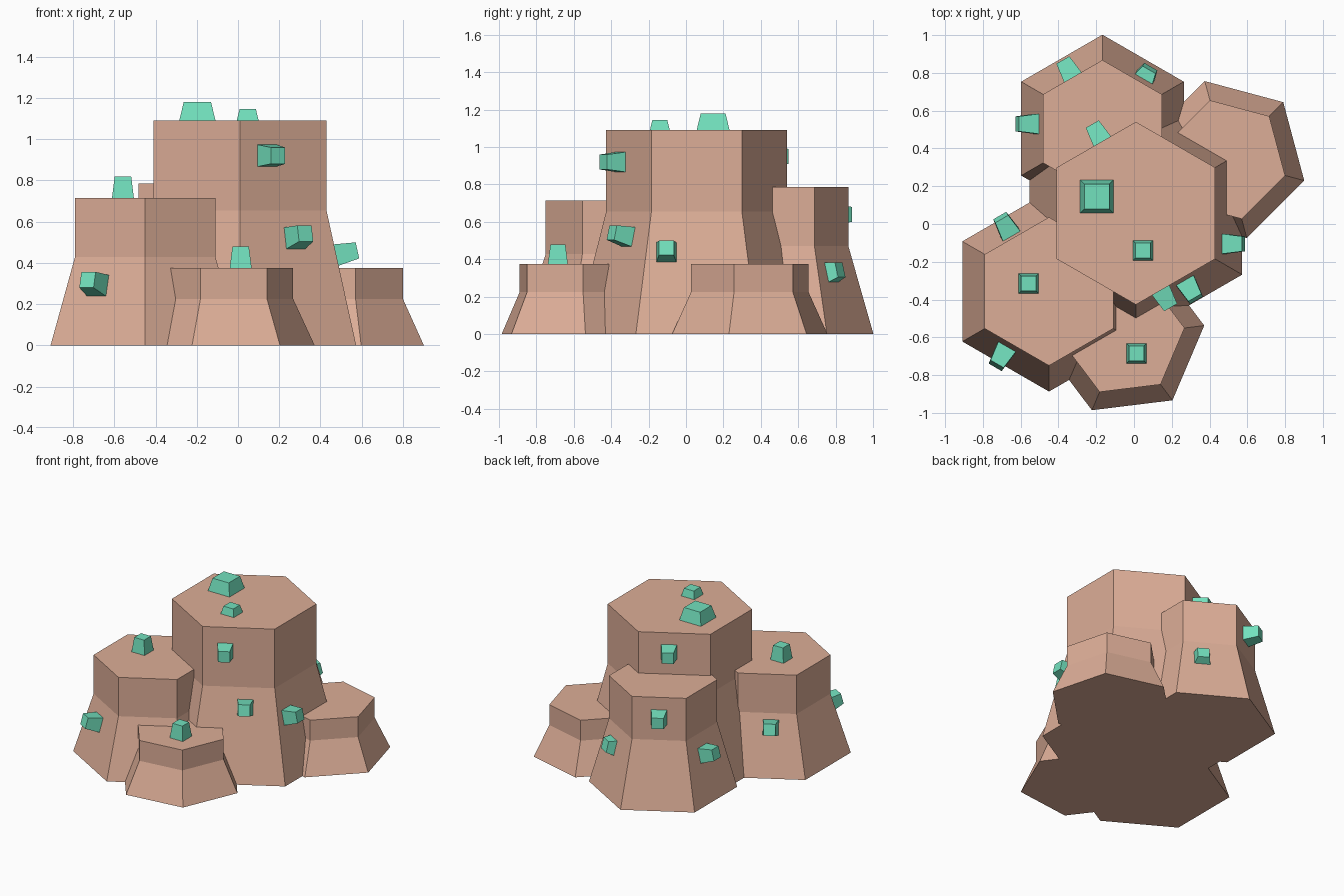
import bpy, bmesh
from math import sin, cos, radians, atan2
from mathutils import Vector

if "Cube" in bpy.data.objects:
    bpy.data.objects.remove(bpy.data.objects["Cube"])

APO = cos(radians(30))  # hexagon apothem / radius


def material(name, rgb):
    m = bpy.data.materials.new(name)
    m.diffuse_color = (*rgb, 1)
    m.use_nodes = True
    m.node_tree.nodes["Principled BSDF"].inputs["Base Color"].default_value = m.diffuse_color
    return m


rock = material("sandstone", (0.72, 0.42, 0.31))
teal = material("teal_crystal", (0.17, 0.75, 0.51))


def loft(name, rings, mat):
    """Closed solid through rings of points, bottom to top."""
    bm = bmesh.new()
    loops = [[bm.verts.new(p) for p in ring] for ring in rings]
    n = len(loops[0])
    bm.faces.new(loops[0][::-1])
    bm.faces.new(loops[-1])
    for lo, hi in zip(loops, loops[1:]):
        for i in range(n):
            j = (i + 1) % n
            bm.faces.new((lo[i], lo[j], hi[j], hi[i]))
    bmesh.ops.recalc_face_normals(bm, faces=bm.faces)
    me = bpy.data.meshes.new(name)
    bm.to_mesh(me)
    bm.free()
    me.materials.append(mat)
    ob = bpy.data.objects.new(name, me)
    bpy.context.collection.objects.link(ob)
    return ob


# Rock columns: x, y, base radius, top radius, height, rotation of first corner
COLUMNS = {
    "main": (0.01, 0.057, 0.65, 0.484, 1.09, 30),
    "left": (-0.45, -0.357, 0.53, 0.393, 0.715, 30),
    "back": (-0.167, 0.505, 0.497, 0.363, 0.785, 30),
    "front": (-0.055, -0.59, 0.43, 0.325, 0.375, 7),
    "right": (0.486, 0.341, 0.43, 0.325, 0.375, 45),
}


def hexagon(x, y, z, r, rot):
    return [(x + r * cos(radians(rot + 60 * k)), y + r * sin(radians(rot + 60 * k)), z)
            for k in range(6)]


columns = []
for key, (x, y, rb, rt, h, rot) in COLUMNS.items():
    # flared foot up to 60% of the height, straight above
    columns.append(loft(key + "_column", [hexagon(x, y, 0, rb, rot),
                                          hexagon(x, y, 0.6 * h, rt, rot),
                                          hexagon(x, y, h, rt, rot)], rock))

# Fuse the columns into one rock
body = columns[0]
for other in columns[1:]:
    mod = body.modifiers.new("union", 'BOOLEAN')
    mod.operation = 'UNION'
    mod.solver = 'EXACT'
    mod.object = other
bpy.context.view_layer.update()
fused = bpy.data.meshes.new_from_object(
    body.evaluated_get(bpy.context.evaluated_depsgraph_get()))
body.modifiers.clear()
body.data = fused
body.name = "rock_columns"
for other in columns[1:]:
    bpy.data.objects.remove(other)


def crystal(name, origin, normal, side, size, length):
    """Square stub tapering to three quarters of its base width."""
    up = normal.cross(side)
    rings = []
    for d, s in ((0, size), (length, size * 0.75)):
        rings.append([origin + normal * d + side * (s * a) + up * (s * b)
                      for a, b in ((-1, -1), (1, -1), (1, 1), (-1, 1))])
    loft(name, rings, teal)


# Crystals standing on column tops: x, y, z, half width, length
for i, (x, y, z, s, l) in enumerate([
        (-0.197, 0.145, 1.09, 0.088, 0.09),
        (0.047, -0.14, 1.09, 0.053, 0.055),
        (-0.558, -0.315, 0.715, 0.053, 0.105),
        (0.013, -0.685, 0.375, 0.053, 0.105)]):
    crystal(f"top_crystal_{i + 1}", Vector((x, y, z)), Vector((0, 0, 1)),
            Vector((1, 0, 0)), s, l)

# Crystals on column sides: column, face direction, sideways shift, z, length
for i, (key, deg, t, z, l) in enumerate([
        ("main", 300, -0.09, 0.92, 0.105),
        ("main", 300, 0.047, 0.52, 0.105),
        ("main", 0, -0.162, 0.438, 0.105),
        ("main", 120, -0.036, 0.95, 0.105),
        ("left", 240, -0.046, 0.29, 0.105),
        ("left", 120, 0.025, 0.335, 0.105),
        ("back", 120, 0.0, 0.64, 0.105),
        ("back", 180, -0.025, 0.33, 0.105),
        ("back", 60, -0.058, 0.33, 0.055)]):
    cx, cy, rb, rt, h, rot = COLUMNS[key]
    slope = (rb - rt) * APO / (0.6 * h)
    tilt = atan2(slope, 1) if z < 0.6 * h else 0
    dist = rt * APO + slope * max(0, 0.6 * h - z)
    a = radians(deg)
    out, side = Vector((cos(a), sin(a), 0)), Vector((-sin(a), cos(a), 0))
    crystal(f"side_crystal_{i + 1}", Vector((cx, cy, z)) + out * dist + side * t,
            out * cos(tilt) + Vector((0, 0, sin(tilt))), side, 0.053, l)
